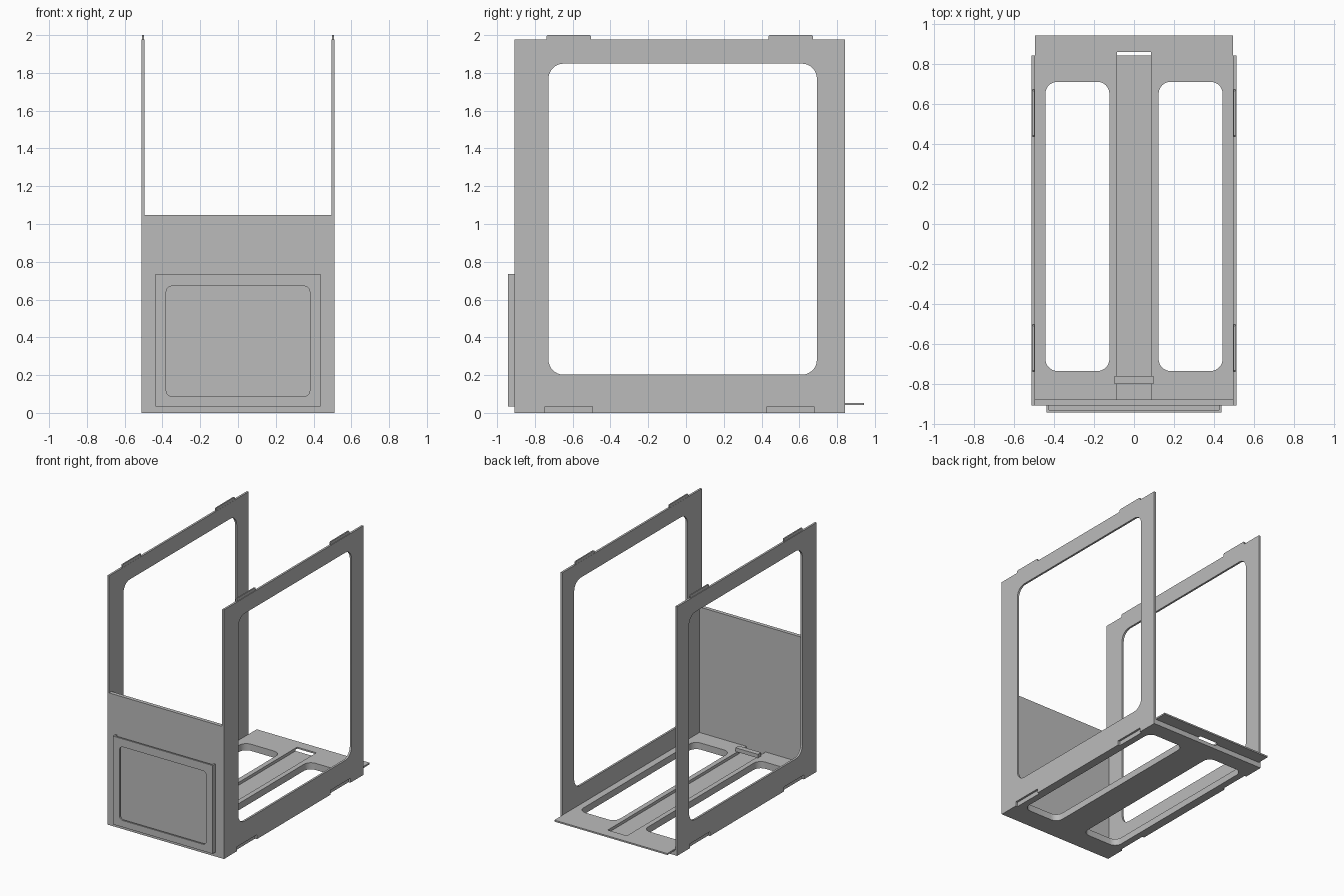
import bpy, bmesh, math
from mathutils import Vector

cube = bpy.data.objects.get("Cube")
if cube:
    bpy.data.objects.remove(cube, do_unlink=True)

grey = bpy.data.materials.new("plain_grey")
grey.use_nodes = True
grey.diffuse_color = (0.5, 0.5, 0.5, 1)
grey.node_tree.nodes["Principled BSDF"].inputs["Base Color"].default_value = (0.5, 0.5, 0.5, 1)


def rounded(u0, u1, v0, v1, r, steps=8):
    """Outline of a rounded rectangle."""
    corners = [(u1 - r, v1 - r), (u0 + r, v1 - r), (u0 + r, v0 + r), (u1 - r, v0 + r)]
    pts = []
    for k, (u, v) in enumerate(corners):
        for i in range(steps + 1):
            a = math.pi / 2 * (k + i / steps)
            pts.append((u + r * math.cos(a), v + r * math.sin(a)))
    return pts


def prism(name, outline, axis, lo, hi):
    """Extrude a flat outline along an axis from lo to hi."""
    place = {"x": lambda u, v, d: (d, u, v),
             "y": lambda u, v, d: (u, d, v),
             "z": lambda u, v, d: (u, v, d)}[axis]
    bm = bmesh.new()
    face = bm.faces.new([bm.verts.new(place(u, v, lo)) for u, v in outline])
    new = bmesh.ops.extrude_face_region(bm, geom=[face])["geom"]
    bmesh.ops.translate(bm, verts=[g for g in new if isinstance(g, bmesh.types.BMVert)],
                        vec=Vector(place(0, 0, hi - lo)))
    bmesh.ops.recalc_face_normals(bm, faces=bm.faces)
    mesh = bpy.data.meshes.new(name)
    bm.to_mesh(mesh)
    bm.free()
    mesh.materials.append(grey)
    ob = bpy.data.objects.new(name, mesh)
    bpy.context.collection.objects.link(ob)
    return ob


def box(name, x0, x1, y0, y1, z0, z1):
    return prism(name, [(x0, y0), (x1, y0), (x1, y1), (x0, y1)], "z", z0, z1)


def cut(ob, *cutters):
    """Subtract the cutters, then remove them."""
    for c in cutters:
        mod = ob.modifiers.new("cut", "BOOLEAN")
        mod.operation, mod.solver, mod.object = "DIFFERENCE", "EXACT", c
    bpy.context.view_layer.update()
    deps = bpy.context.evaluated_depsgraph_get()
    mesh = bpy.data.meshes.new_from_object(ob.evaluated_get(deps))
    ob.modifiers.clear()
    ob.data = mesh
    for c in cutters:
        bpy.data.objects.remove(c, do_unlink=True)
    bpy.ops.object.select_all(action="DESELECT")
    ob.select_set(True)
    bpy.context.view_layer.objects.active = ob
    bpy.ops.object.shade_smooth_by_angle(angle=math.radians(30))


INNER, OUTER = 0.496, 0.512
FRONT, BACK = -0.907, 0.842
PANEL_BACK = -0.877
FLOOR_TOP = 0.053

# Side frames with a large window, foot notches and stacking tabs
for side, s in (("left", 1), ("right", -1)):
    lo, hi = sorted((s * INNER, s * OUTER))
    outline = [(FRONT, 0)]
    for a, b in ((-0.746, -0.495), (0.429, 0.678)):
        outline += [(a, 0), (a, 0.035), (b, 0.035), (b, 0)]
    outline += [(BACK, 0), (BACK, 1.976), (FRONT, 1.976)]
    frame = prism(side + "_side_frame", outline, "x", lo, hi)
    cut(frame, prism("cutter", rounded(-0.728, 0.693, 0.202, 1.849, 0.08), "x", lo - 0.1, hi + 0.1))
    for end, a, b in (("front", -0.738, -0.503), ("back", 0.437, 0.672)):
        tab = [(a, 1.976), (b, 1.976), (b, 1.994), (b - 0.006, 2.0), (a + 0.006, 2.0), (a, 1.994)]
        t0, t1 = sorted((s * 0.497, s * 0.507))
        prism(f"{side}_{end}_stacking_tab", tab, "x", t0, t1)

# Floor with a rear lip, two long openings and a centre groove
profile = [(PANEL_BACK, 0), (BACK, 0), (BACK, 0.041), (0.9425, 0.041),
           (0.9425, FLOOR_TOP), (PANEL_BACK, FLOOR_TOP)]
floor = prism("floor", profile, "x", -INNER, INNER)
cut(floor,
    prism("cutter", rounded(-0.443, -0.123, -0.735, 0.711, 0.06), "z", -0.1, 0.2),
    prism("cutter", rounded(0.123, 0.443, -0.735, 0.711, 0.06), "z", -0.1, 0.2),
    box("cutter", -0.084, 0.084, -0.9, 0.861, 0.03, 0.2))

# Bridge over the groove
box("groove_bridge", -0.098, 0.098, -0.8, -0.76, FLOOR_TOP, 0.083)

# Front panel
box("front_panel", -INNER, INNER, FRONT, PANEL_BACK, 0, 1.048)

# Label holder: open at the top, with a rounded window
holder = box("label_holder", -0.438, 0.438, -0.9425, FRONT, 0.035, 0.735)
cut(holder,
    box("cutter", -0.425, 0.425, -0.929, -0.8, 0.05, 0.9),
    prism("cutter", rounded(-0.38, 0.38, 0.088, 0.671, 0.03), "y", -1.1, -0.8))
